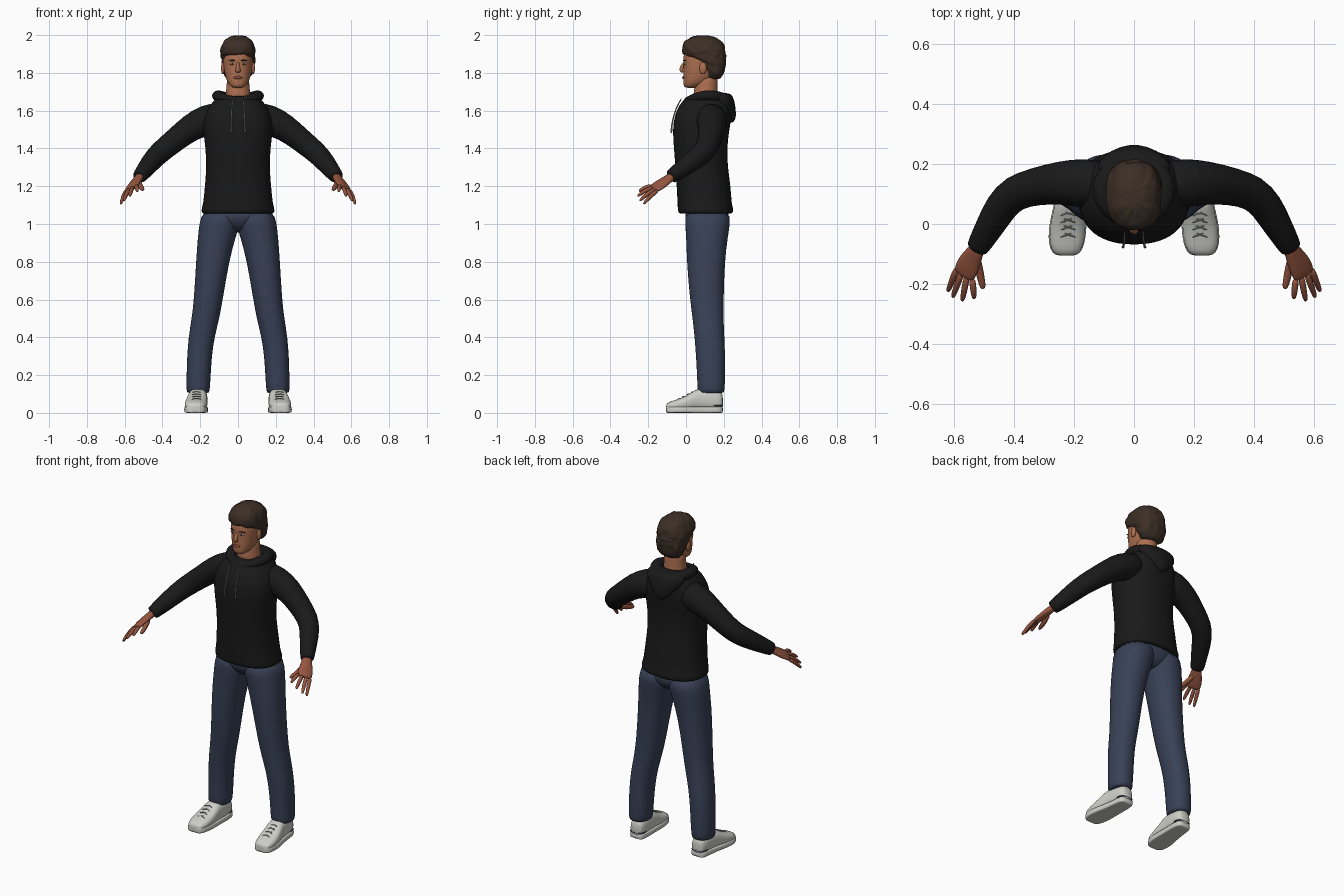
import bpy
import bmesh
import math
import random
from mathutils import Vector

random.seed(4)
default_cube = bpy.data.objects.get("Cube")
if default_cube:
    bpy.data.objects.remove(default_cube, do_unlink=True)


def material(name, red, green, blue):
    mat = bpy.data.materials.new(name)
    mat.use_nodes = True
    colour = (red, green, blue, 1)
    mat.diffuse_color = colour
    shader = mat.node_tree.nodes["Principled BSDF"]
    shader.inputs["Base Color"].default_value = colour
    shader.inputs["Roughness"].default_value = 0.8
    return mat


black_cloth = material("black cloth", 0.01, 0.01, 0.01)
blue_denim = material("blue denim", 0.04, 0.053, 0.095)
face_skin = material("face skin", 0.42, 0.16, 0.08)
hand_skin = material("hand skin", 0.3, 0.09, 0.05)
brown_hair = material("brown hair", 0.045, 0.028, 0.019)
shoe_white = material("shoe white", 0.62, 0.62, 0.58)
cord_grey = material("cord grey", 0.27, 0.27, 0.26)
lip_red = material("lip red", 0.27, 0.075, 0.05)
eye_white = material("eye white", 0.6, 0.55, 0.5)
eye_dark = material("eye dark", 0.02, 0.014, 0.01)


def oval(centre, u, v, power=2.0, segments=20):
    """Superellipse ring around a centre, spanned by the half axes u and v."""
    ring = []
    for i in range(segments):
        angle = math.tau * i / segments
        c, s = math.cos(angle), math.sin(angle)
        ring.append(centre
                    + u * math.copysign(abs(c) ** (2 / power), c)
                    + v * math.copysign(abs(s) ** (2 / power), s))
    return ring


def level_rings(stations, power=2.0, segments=20):
    """Horizontal rings from stations of height, left, right, front, back."""
    return [oval(Vector(((x0 + x1) / 2, (y0 + y1) / 2, z)),
                 Vector(((x1 - x0) / 2, 0, 0)), Vector((0, (y1 - y0) / 2, 0)),
                 power, segments)
            for z, x0, x1, y0, y1 in stations]


def centred(stations):
    """Stations of height, half width, front, back on the middle plane."""
    return [(z, -w, w, y0, y1) for z, w, y0, y1 in stations]


def densify(stations, steps):
    result = []
    for a, b in zip(stations, stations[1:]):
        for i in range(steps):
            result.append([p + (q - p) * i / steps for p, q in zip(a, b)])
    return result + [stations[-1]]


def tube_rings(points, side, closed=False, segments=12):
    """Rings along a path of x, y, z, radius and optional second radius."""
    rings = []
    places = [Vector(p[:3]) for p in points]
    last = len(points) - 1
    for i, point in enumerate(points):
        before = places[i - 1] if i or closed else places[i]
        after = places[(i + 1) % len(places)] if i < last or closed else places[i]
        along = (after - before).normalized()
        u = Vector(side)
        u = (u - along * u.dot(along)).normalized()
        rings.append(oval(places[i], u * point[3], along.cross(u) * point[-1],
                          2.0, segments))
    return rings


def finish(name, bm, mat, mirror=False, smooth=1):
    bmesh.ops.recalc_face_normals(bm, faces=bm.faces)
    for face in bm.faces:
        face.smooth = True
    mesh = bpy.data.meshes.new(name)
    bm.to_mesh(mesh)
    bm.free()
    mesh.materials.append(mat)
    obj = bpy.data.objects.new(name, mesh)
    bpy.context.scene.collection.objects.link(obj)
    if mirror:
        obj.modifiers.new("Mirror", "MIRROR").use_mirror_merge = False
    if smooth:
        subdivision = obj.modifiers.new("Smooth", "SUBSURF")
        subdivision.levels = subdivision.render_levels = smooth
    return obj


def loft(name, rings, mat, mirror=False, closed=False):
    bm = bmesh.new()
    loops = [[bm.verts.new(p) for p in ring] for ring in rings]
    pairs = list(zip(loops, loops[1:]))
    if closed:
        pairs.append((loops[-1], loops[0]))
    else:
        bm.faces.new(loops[0])
        bm.faces.new(loops[-1])
    for low, high in pairs:
        for i in range(len(low)):
            j = (i + 1) % len(low)
            bm.faces.new((low[i], low[j], high[j], high[i]))
    return finish(name, bm, mat, mirror)


def ball(name, centre, radii, mat, mirror=False):
    bm = bmesh.new()
    bmesh.ops.create_uvsphere(bm, u_segments=16, v_segments=10, radius=1)
    bmesh.ops.scale(bm, vec=radii, verts=bm.verts)
    bmesh.ops.translate(bm, vec=centre, verts=bm.verts)
    return finish(name, bm, mat, mirror, 0)


UP, ACROSS = (0, 0, 1), (1, 0, 0)

# Hooded top: body, sleeves, collar roll and hanging hood
loft("hoodie_body", level_rings(centred([
    (1.055, 0.185, -0.03, 0.24), (1.056, 0.195, -0.042, 0.25),
    (1.09, 0.193, -0.045, 0.25), (1.1, 0.186, -0.045, 0.243),
    (1.2, 0.176, -0.05, 0.237), (1.3, 0.168, -0.056, 0.222),
    (1.4, 0.172, -0.065, 0.217), (1.5, 0.187, -0.072, 0.23),
    (1.57, 0.182, -0.062, 0.243), (1.63, 0.15, -0.038, 0.245),
    (1.67, 0.115, 0.0, 0.22), (1.68, 0.09, 0.02, 0.2)]), 2.3, 28), black_cloth)
loft("sleeves", tube_rings([
    (0.08, 0.13, 1.572, 0.08), (0.17, 0.137, 1.55, 0.085),
    (0.25, 0.138, 1.512, 0.073), (0.33, 0.125, 1.447, 0.064),
    (0.4, 0.105, 1.39, 0.061), (0.443, 0.06, 1.35, 0.057),
    (0.482, -0.01, 1.3, 0.049), (0.52, -0.075, 1.253, 0.039),
    (0.524, -0.082, 1.248, 0.037)], UP, segments=16), black_cloth, True)
collar = []
for step in range(24):
    turn = math.tau * step / 24
    back = 0.5 - 0.5 * math.cos(turn)
    collar.append((0.107 * math.sin(turn), 0.015 + 0.19 * back,
                   1.652 + 0.025 * math.sin(turn) ** 2 + 0.005 * back,
                   0.024 + 0.01 * back, 0.028 + 0.01 * back))
loft("hood_collar", tube_rings(collar, UP, True), black_cloth, closed=True)
loft("hood_back", level_rings(centred([
    (1.695, 0.1, 0.14, 0.225), (1.68, 0.128, 0.12, 0.25),
    (1.63, 0.115, 0.14, 0.262), (1.58, 0.065, 0.19, 0.266),
    (1.55, 0.03, 0.215, 0.262), (1.535, 0.012, 0.22, 0.245)])), black_cloth)
loft("drawstrings", tube_rings([
    (0.03, -0.022, 1.668, 0.004), (0.032, -0.056, 1.61, 0.004),
    (0.035, -0.075, 1.53, 0.004), (0.037, -0.077, 1.5, 0.005),
    (0.037, -0.077, 1.48, 0.005)], ACROSS, segments=8), cord_grey, True)

# Jeans
loft("jeans_seat", level_rings(centred([
    (1.09, 0.18, -0.01, 0.23), (1.03, 0.185, -0.008, 0.232),
    (0.985, 0.12, 0.02, 0.21), (0.955, 0.04, 0.06, 0.17)]), 2.2), blue_denim)
loft("jeans_legs", level_rings([
    (1.08, -0.02, 0.19, -0.01, 0.235), (1.0, -0.012, 0.206, -0.006, 0.235),
    (0.93, 0.012, 0.214, 0, 0.222), (0.8, 0.047, 0.223, 0.003, 0.206),
    (0.6, 0.08, 0.234, 0.02, 0.2), (0.5, 0.098, 0.246, 0.034, 0.199),
    (0.4, 0.124, 0.263, 0.045, 0.204), (0.3, 0.138, 0.27, 0.052, 0.208),
    (0.2, 0.144, 0.273, 0.058, 0.208), (0.11, 0.149, 0.274, 0.06, 0.205),
    (0.105, 0.155, 0.268, 0.066, 0.2)], 2.2), blue_denim, True)

# Shoes: stations of y, middle x, half width, height
shoe = [(-0.106, 0.226, 0.026, 0.04), (-0.098, 0.226, 0.043, 0.054),
        (-0.07, 0.225, 0.057, 0.065), (-0.02, 0.222, 0.061, 0.08),
        (0.03, 0.217, 0.056, 0.108), (0.065, 0.213, 0.051, 0.134),
        (0.13, 0.208, 0.048, 0.125), (0.18, 0.207, 0.043, 0.115),
        (0.197, 0.207, 0.03, 0.1)]


def shoe_rings(stations, grow, bottom, top, power):
    rings = []
    for y, x, w, h in stations:
        high = top or h
        rings.append(oval(Vector((x, y, (high + bottom) / 2)),
                          Vector((w + grow, 0, 0)),
                          Vector((0, 0, (high - bottom) / 2)), power))
    return rings


loft("shoe_uppers", shoe_rings(shoe, 0, 0.012, None, 2.6), shoe_white, True)
loft("shoe_soles", shoe_rings(shoe, 0.003, 0, 0.034, 6), shoe_white, True)
loft("heel_stripes", shoe_rings(shoe[-3:], 0.004, 0.034, 0.042, 4), blue_denim, True)
for number in range(4):
    y, z = -0.035 + 0.024 * number, 0.077 + 0.012 * number
    for lean in (-1, 1):
        loft("shoe_lace", tube_rings([
            (0.193, y - 0.01 * lean, z - 0.006, 0.003), (0.22, y, z + 0.002, 0.003),
            (0.247, y + 0.01 * lean, z - 0.006, 0.003)], UP, segments=6),
            cord_grey, True)

# Hands: palm, fingers and thumb
span = Vector((0.7, 0.5, -0.3))
knuckles = Vector((0.565, -0.163, 1.192))
loft("palms", tube_rings([
    (0.515, -0.065, 1.26, 0.026, 0.022), (0.53, -0.095, 1.238, 0.03, 0.02),
    (0.55, -0.13, 1.213, 0.043, 0.019), (0.566, -0.165, 1.19, 0.043, 0.015),
    (0.57, -0.175, 1.184, 0.036, 0.01)], span, segments=14), hand_skin, True)
tips = {"index": (0.533, -0.249, 1.172), "middle": (0.573, -0.257, 1.147),
        "ring": (0.605, -0.245, 1.122), "little": (0.621, -0.225, 1.105)}


def finger(name, root, tip, radius, arch):
    path = []
    for t, scale in ((0, 1.1), (0.5, 1.05), (0.9, 0.85), (1, 0.45)):
        p = root.lerp(Vector(tip), t)
        p.z += arch * math.sin(math.pi * t)
        path.append((*p, radius * scale))
    loft(name, tube_rings(path, span, segments=10), hand_skin, True)


for place, (label, tip) in enumerate(tips.items()):
    finger(label + "_fingers", knuckles + span * (0.024 * place - 0.036), tip, 0.011, 0.008)
finger("thumbs", Vector((0.527, -0.105, 1.225)), (0.503, -0.217, 1.183), 0.014, -0.008)

# Head, neck and face
loft("neck", level_rings(centred([
    (1.64, 0.075, 0.03, 0.18), (1.7, 0.064, 0.042, 0.168),
    (1.74, 0.06, 0.045, 0.167), (1.8, 0.06, 0.05, 0.17)])), face_skin)
loft("head", level_rings(centred([
    (1.72, 0.022, 0.0, 0.05), (1.728, 0.038, -0.011, 0.08),
    (1.745, 0.053, -0.015, 0.12), (1.77, 0.064, -0.014, 0.15),
    (1.8, 0.071, -0.014, 0.17), (1.84, 0.077, -0.012, 0.185),
    (1.88, 0.079, -0.017, 0.19), (1.92, 0.075, -0.006, 0.19),
    (1.96, 0.055, 0.03, 0.17)]), 2.2, 28), face_skin)
loft("nose", tube_rings([
    (0, -0.006, 1.858, 0.008), (0, -0.016, 1.84, 0.009),
    (0, -0.026, 1.822, 0.012), (0, -0.024, 1.81, 0.015, 0.01),
    (0, -0.014, 1.803, 0.012, 0.006)], ACROSS), face_skin)
ball("ears", (0.08, 0.09, 1.825), (0.01, 0.019, 0.032), face_skin, True)
ball("lips", (0, -0.013, 1.775), (0.024, 0.007, 0.008), lip_red)
ball("eyes", (0.031, -0.006, 1.848), (0.014, 0.006, 0.006), eye_white, True)
ball("irises", (0.031, -0.01, 1.848), (0.005, 0.004, 0.006), eye_dark, True)
loft("eyebrows", tube_rings([
    (0.014, -0.015, 1.864, 0.003), (0.032, -0.0125, 1.869, 0.004),
    (0.052, 0.0, 1.863, 0.003)], UP, segments=8), brown_hair, True)

# Short tousled hair, low at the nape and high over the forehead
hair = level_rings(densify(centred([
    (1.765, 0.056, 0.11, 0.178), (1.8, 0.078, 0.103, 0.198),
    (1.84, 0.087, 0.075, 0.21), (1.87, 0.09, 0.035, 0.213),
    (1.89, 0.092, -0.002, 0.213), (1.905, 0.093, -0.019, 0.211),
    (1.94, 0.09, -0.02, 0.204), (1.97, 0.075, -0.004, 0.186),
    (1.99, 0.048, 0.03, 0.15), (1.998, 0.02, 0.06, 0.12)]), 2), 2.4, 40)
for ring in hair:
    middle = sum(ring, Vector()) / len(ring)
    for p in ring:
        p += (p - middle).normalized() * random.uniform(-0.007, 0.007)
        p.z += random.uniform(-0.004, 0.004)
loft("hair", hair, brown_hair)
